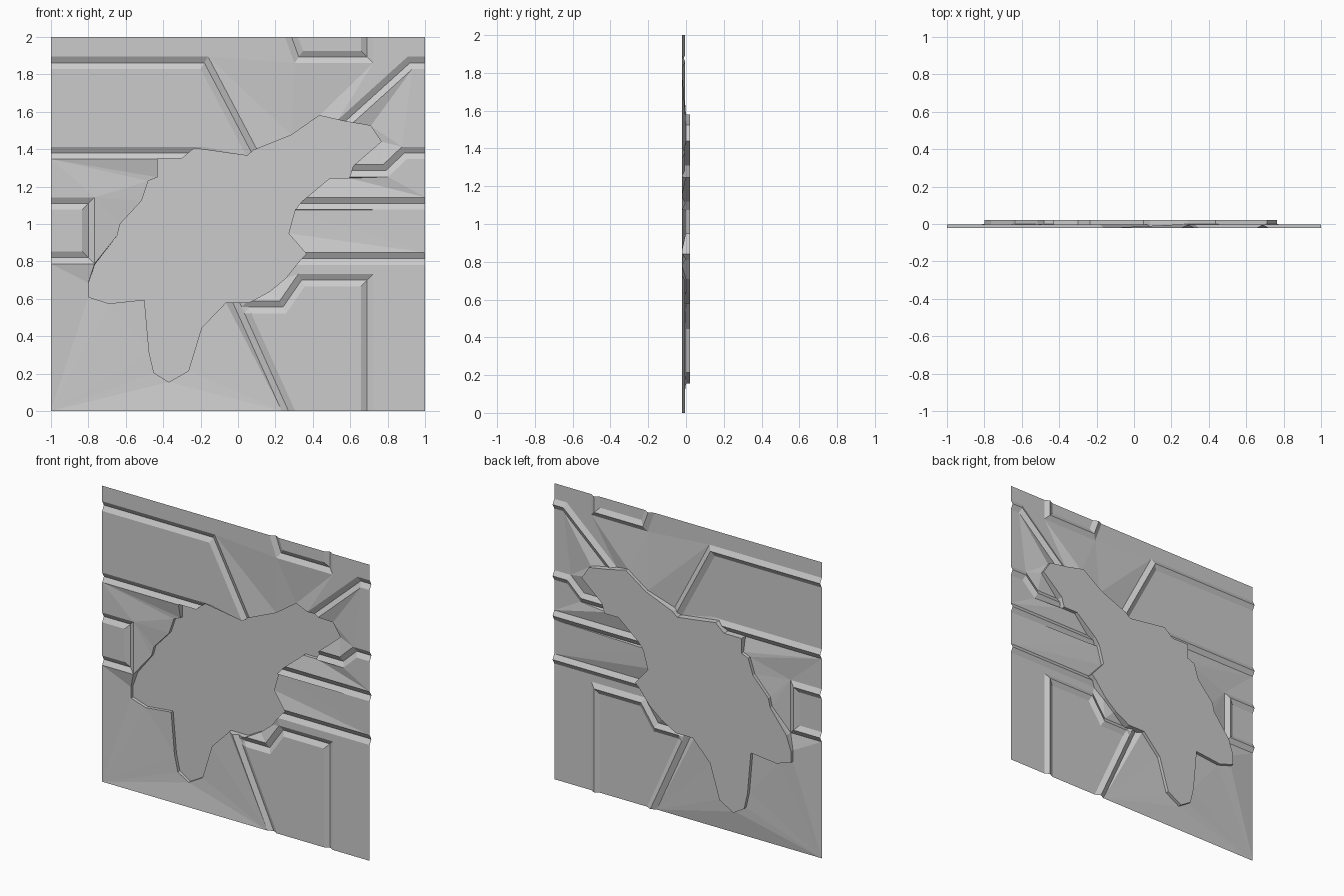
import bpy, bmesh
from mathutils import Vector
from mathutils.geometry import delaunay_2d_cdt, intersect_point_line

FRONT, GROOVE, RIM, FLOOR = -0.022, -0.004, 0.0, 0.022   # depths along y
HALF = 0.033                                             # half groove width

cube = bpy.data.objects.get("Cube")
if cube:
    bpy.data.objects.remove(cube)

# Outline of the ragged recess, clockwise, as (x, z)
RIM_LINE = [(-.235, 1.405), (.05, 1.365), (.085, 1.395), (.285, 1.475), (.435, 1.58),
            (.565, 1.55), (.71, 1.525), (.765, 1.44), (.615, 1.31), (.595, 1.245),
            (.49, 1.245), (.34, 1.12), (.305, 1.075), (.27, .95), (.365, .84),
            (.335, .81), (.255, .71), (.17, .64), (.06, .58), (-.065, .58),
            (-.195, .445), (-.265, .215), (-.37, .155), (-.45, .205), (-.475, .315),
            (-.5, .595), (-.69, .575), (-.8, .61), (-.8, .685), (-.765, .785),
            (-.645, .94), (-.63, 1), (-.515, 1.125), (-.48, 1.23), (-.43, 1.25),
            (-.43, 1.35), (-.3, 1.35)]

# Centre lines of the V grooves; ends overshoot the border or the recess rim
GROOVES = [
    [(-1.1, 1.862), (-.18, 1.862), (.1, 1.33)],
    [(-1.1, 1.38), (-.18, 1.38)],
    [(-1.1, 1.11), (-.8, 1.11), (-.8, .82), (-1.1, .82)],
    [(1.1, 1.862), (.92, 1.862), (.52, 1.5)],
    [(1.1, 1.38), (.89, 1.38), (.79, 1.285), (.55, 1.285)],
    [(1.1, 1.11), (.25, 1.11)],
    [(1.1, .815), (.25, .815)],
    [(.02, .555), (.24, .555), (.34, .7), (.69, .7), (.69, -.1)],
    [(-.023, .65), (.315, -.1)],
    [(.25, 2.1), (.325, 1.893), (.69, 1.893), (.69, 2.1)],
]
GROOVES = [[Vector(p) for p in g] for g in GROOVES]


def offset(path, d):
    """Parallel copy of a polyline with mitred corners."""
    normals = []
    for a, b in zip(path, path[1:]):
        t = (b - a).normalized()
        normals.append(Vector((-t.y, t.x)))
    out = []
    for i, p in enumerate(path):
        m, n = normals[max(i - 1, 0)], normals[min(i, len(normals) - 1)]
        out.append(p + (m + n) * d / (1 + m.dot(n)))
    return out


def distance(p):
    """Distance from a point to the nearest groove centre line."""
    best = 9
    for g in GROOVES:
        for a, b in zip(g, g[1:]):
            t = min(max(intersect_point_line(p, a, b)[1], 0), 1)
            best = min(best, (p - a.lerp(b, t)).length)
    return best


# Lay out border, recess rim and groove lines flat, then triangulate
points = [Vector(p) for p in ((-1, 0), (1, 0), (1, 2), (-1, 2))]
border = list(range(4))
rim = list(range(4, 4 + len(RIM_LINE)))[::-1]
points += [Vector(p) for p in RIM_LINE]
edges = []
for g in GROOVES:
    for d in (-HALF, 0, HALF):
        start = len(points)
        points += offset(g, d)
        edges += [(i, i + 1) for i in range(start, len(points) - 1)]
flat, _, tris, _, _, origin = delaunay_2d_cdt(points, edges, [border, rim], 0, 1e-4)

sheet = [t for t, o in zip(tris, origin) if 0 in o and 1 not in o]
floor = [t for t, o in zip(tris, origin) if 1 in o]
sheet_ids = {i for t in sheet for i in t}
rim_ids = sheet_ids & {i for t in floor for i in t}


def depth(i):
    d = distance(flat[i])
    if i in rim_ids and d > HALF * 1.05:
        return RIM
    return FRONT + (GROOVE - FRONT) * max(0, 1 - d / HALF)


grey = bpy.data.materials.new("plain_grey")
grey.use_nodes = True
COLOUR = (0.6, 0.6, 0.6, 1)
grey.diffuse_color = COLOUR
grey.node_tree.nodes["Principled BSDF"].inputs["Base Color"].default_value = COLOUR


def make_part(name, faces):
    """Faces are lists of (point index, lies on the recess floor)."""
    bm = bmesh.new()
    made = {}
    for face in faces:
        for key in face:
            if key not in made:
                p = flat[key[0]]
                made[key] = bm.verts.new((p.x, FLOOR if key[1] else depth(key[0]), p.y))
        bm.faces.new([made[key] for key in face])
    bmesh.ops.dissolve_limit(bm, angle_limit=0.003, verts=bm.verts, edges=bm.edges)
    mesh = bpy.data.meshes.new(name)
    bm.to_mesh(mesh)
    bm.free()
    mesh.materials.append(grey)
    bpy.context.collection.objects.link(bpy.data.objects.new(name, mesh))


# Grooved sheet
make_part("wall_panel", [[(i, False) for i in t] for t in sheet])

# Recess floor with its side walls
sheet_edges = {(t[k], t[k - 1]) for t in sheet for k in range(3)}
recess = [[(i, True) for i in t] for t in floor]
for t in floor:
    for k in range(3):
        a, b = t[k - 1], t[k]
        if (a, b) in sheet_edges:
            recess.append([(b, True), (a, True), (a, False), (b, False)])
make_part("recess", recess)
